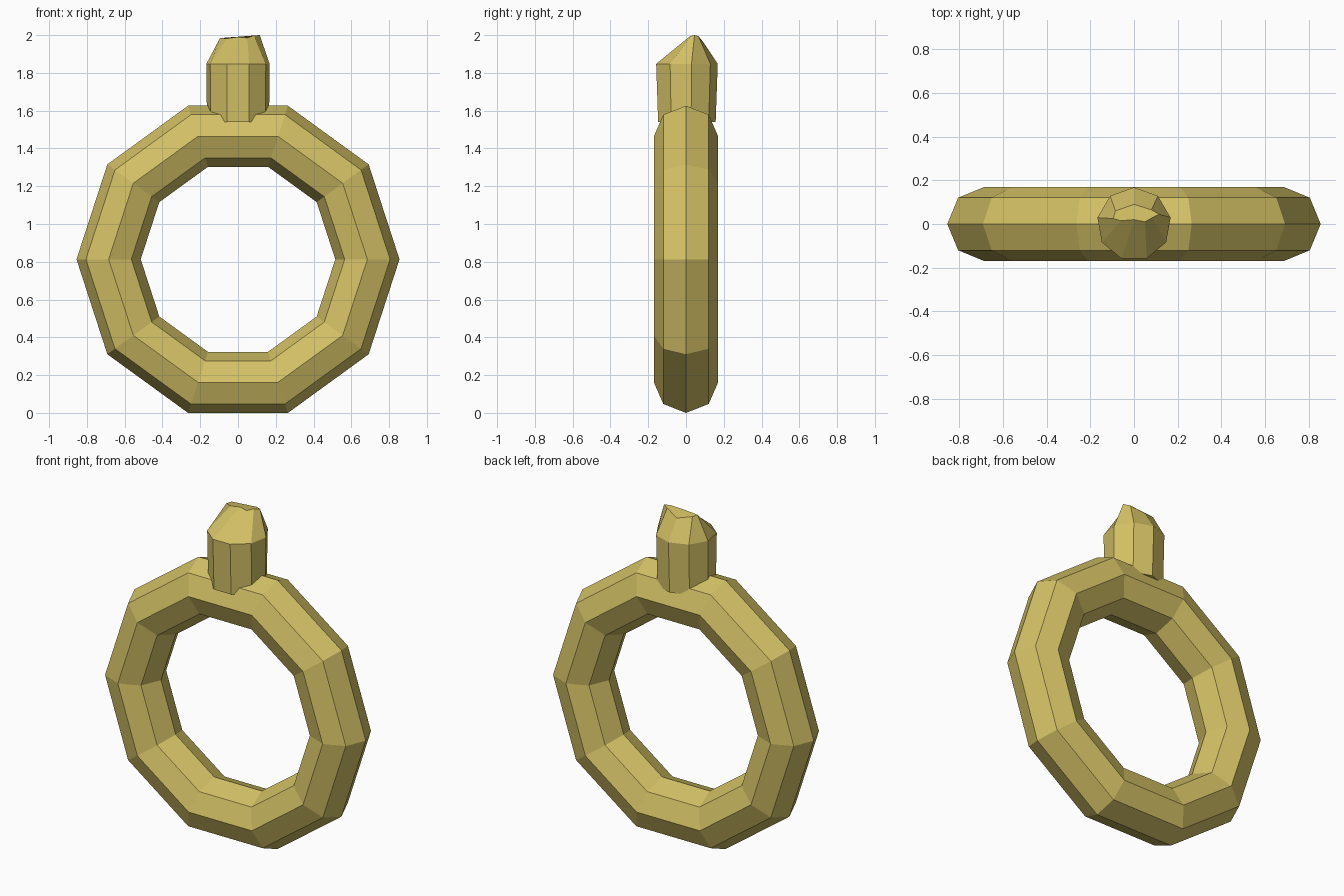
import bpy, bmesh
from math import sin, cos, radians, pi

if "Cube" in bpy.data.objects:
    bpy.data.objects.remove(bpy.data.objects["Cube"])

gold = bpy.data.materials.new("gold")
gold.diffuse_color = (0.65, 0.53, 0.13, 1)
gold.use_nodes = True
gold.node_tree.nodes["Principled BSDF"].inputs["Base Color"].default_value = gold.diffuse_color

# Ring band: low-poly torus standing upright
bpy.ops.mesh.primitive_torus_add(major_segments=10, minor_segments=8,
                                 major_radius=0.685, minor_radius=0.17,
                                 location=(0, 0, 0.813), rotation=(pi / 2, 0, 0))
band = bpy.context.object
band.name = "ring_band"
band.data.materials.append(gold)


# Nine-sided post with an uneven, forward-sloping tip
def post_ring(rx, ry, z):
    angles = [radians(90 - 40 * i) for i in range(9)]
    return [(rx * cos(a), ry * sin(a), z) for a in angles]


tip = [(0, 0.09, 1.965), (0.08, 0.065, 1.995), (0.115, 0.045, 2.0),
       (0.085, 0.03, 1.998), (0.05, 0.01, 1.985), (0, 0.02, 1.99),
       (-0.06, 0.015, 1.982), (-0.095, 0.025, 1.985), (-0.085, 0.06, 1.985)]
levels = [post_ring(0.167, 0.157, 1.54), post_ring(0.17, 0.168, 1.848), tip]

bm = bmesh.new()
rings = [[bm.verts.new(p) for p in level] for level in levels]
for low, high in zip(rings, rings[1:]):
    for i in range(9):
        j = (i + 1) % 9
        bm.faces.new((low[i], low[j], high[j], high[i]))
bm.faces.new(rings[0])
bm.faces.new(rings[-1])
bmesh.ops.recalc_face_normals(bm, faces=bm.faces)
mesh = bpy.data.meshes.new("post")
bm.to_mesh(mesh)
bm.free()
mesh.materials.append(gold)
post = bpy.data.objects.new("post", mesh)
bpy.context.collection.objects.link(post)
